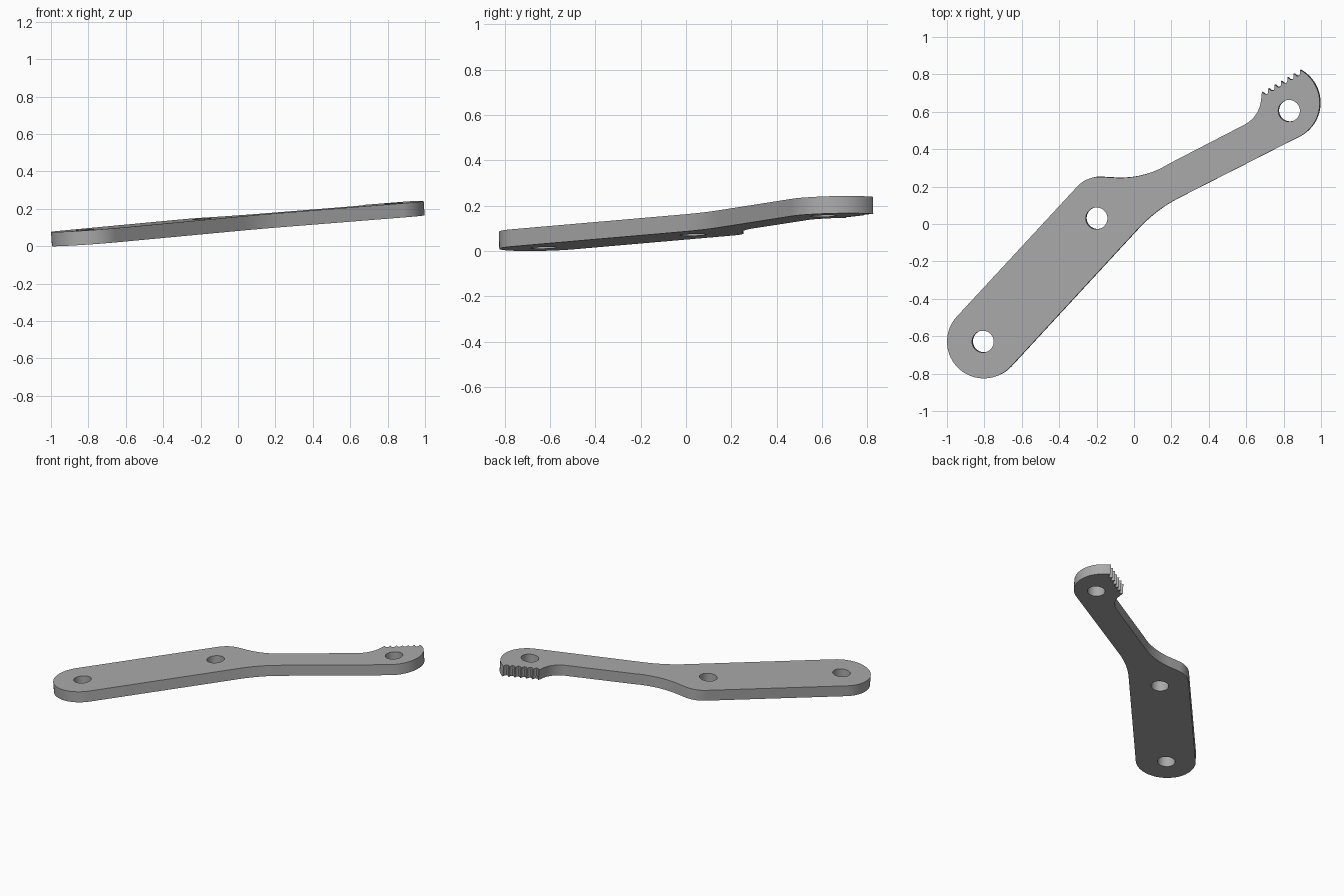
import bpy
import bmesh
import math
from mathutils import Vector

if "Cube" in bpy.data.objects:
    bpy.data.objects.remove(bpy.data.objects["Cube"], do_unlink=True)

THICKNESS = 0.076
SLOPE_X, SLOPE_Y, BASE = 0.0674, 0.0243, 0.083
HOLE_RADIUS = 0.058


def arc(a, b, c, steps):
    """Points on the circular arc from a through b to c."""
    a, b, c = Vector(a), Vector(b), Vector(c)
    u, v = b - a, c - a
    cross = u.x * v.y - u.y * v.x
    uu, vv = u.length_squared, v.length_squared
    centre = a + Vector((v.y * uu - u.y * vv, u.x * vv - v.x * uu)) / (2 * cross)
    r = a - centre
    start = math.atan2(r.y, r.x)
    end = math.atan2(c.y - centre.y, c.x - centre.x)
    sweep = (end - start) % math.tau
    if cross < 0:
        sweep -= math.tau
    return [centre + r.length * Vector((math.cos(t), math.sin(t)))
            for t in (start + sweep * i / steps for i in range(steps + 1))]


def teeth(first, last, count, depth):
    """Row of small notches between pointed tips."""
    first, last = Vector(first), Vector(last)
    step = (last - first) / count
    inward = Vector((step.y, -step.x)).normalized() * depth
    points = []
    for i in range(count):
        tip = first + step * i
        points += [tip, tip + step * 0.2 + inward * 0.8,
                   tip + step * 0.45 + inward, tip + step * 0.7 + inward * 0.8]
    return points


def circle(x, y, radius, steps=40):
    return [Vector((x + radius * math.cos(math.tau * i / steps),
                    y + radius * math.sin(math.tau * i / steps))) for i in range(steps)]


# Outline, clockwise: round end, shoulder, neck, toothed head, lower elbow
outline = (
    arc((-0.653, -0.76), (-0.931, -0.772), (-0.943, -0.494), 32)
    + arc((-0.305, 0.195), (-0.25, 0.238), (-0.18, 0.254), 10)
    + arc((-0.09, 0.249), (0.06, 0.266), (0.19, 0.323), 14)
    + arc((0.594, 0.532), (0.653, 0.582), (0.684, 0.66), 10)
    + teeth((0.689, 0.708), (0.893, 0.826), 6, 0.024)
    + arc((0.893, 0.826), (0.998, 0.65), (0.877, 0.463), 28)
    + arc((0.246, 0.142), (0.125, 0.066), (0.03, -0.02), 14)
)
holes = [circle(x, y, HOLE_RADIUS)
         for x, y in ((-0.803, -0.627), (-0.195, 0.032), (0.834, 0.607))]

# Fill the pierced outline on the tilted plane, then thicken it
bm = bmesh.new()
edges = []
for loop in [outline] + holes:
    verts = [bm.verts.new((p.x, p.y, BASE + SLOPE_X * p.x + SLOPE_Y * p.y)) for p in loop]
    edges += [bm.edges.new((v, verts[i - 1])) for i, v in enumerate(verts)]
normal = Vector((-SLOPE_X, -SLOPE_Y, 1)).normalized()
bmesh.ops.triangle_fill(bm, use_beauty=True, use_dissolve=False, edges=edges, normal=normal)
raised = bmesh.ops.extrude_face_region(bm, geom=bm.faces[:], use_keep_orig=True)
top = [g for g in raised["geom"] if isinstance(g, bmesh.types.BMVert)]
bmesh.ops.translate(bm, verts=top, vec=normal * THICKNESS)
bmesh.ops.recalc_face_normals(bm, faces=bm.faces[:])
mesh = bpy.data.meshes.new("lever_arm")
bm.to_mesh(mesh)
bm.free()

# Plain grey metal
grey = bpy.data.materials.new("grey_metal")
grey.use_nodes = True
colour = (0.4, 0.4, 0.4, 1)
grey.diffuse_color = colour
grey.node_tree.nodes["Principled BSDF"].inputs["Base Color"].default_value = colour
mesh.materials.append(grey)

arm = bpy.data.objects.new("lever_arm", mesh)
bpy.context.collection.objects.link(arm)
bpy.ops.object.select_all(action="DESELECT")
arm.select_set(True)
bpy.context.view_layer.objects.active = arm
bpy.ops.object.shade_smooth_by_angle(angle=math.radians(30))
